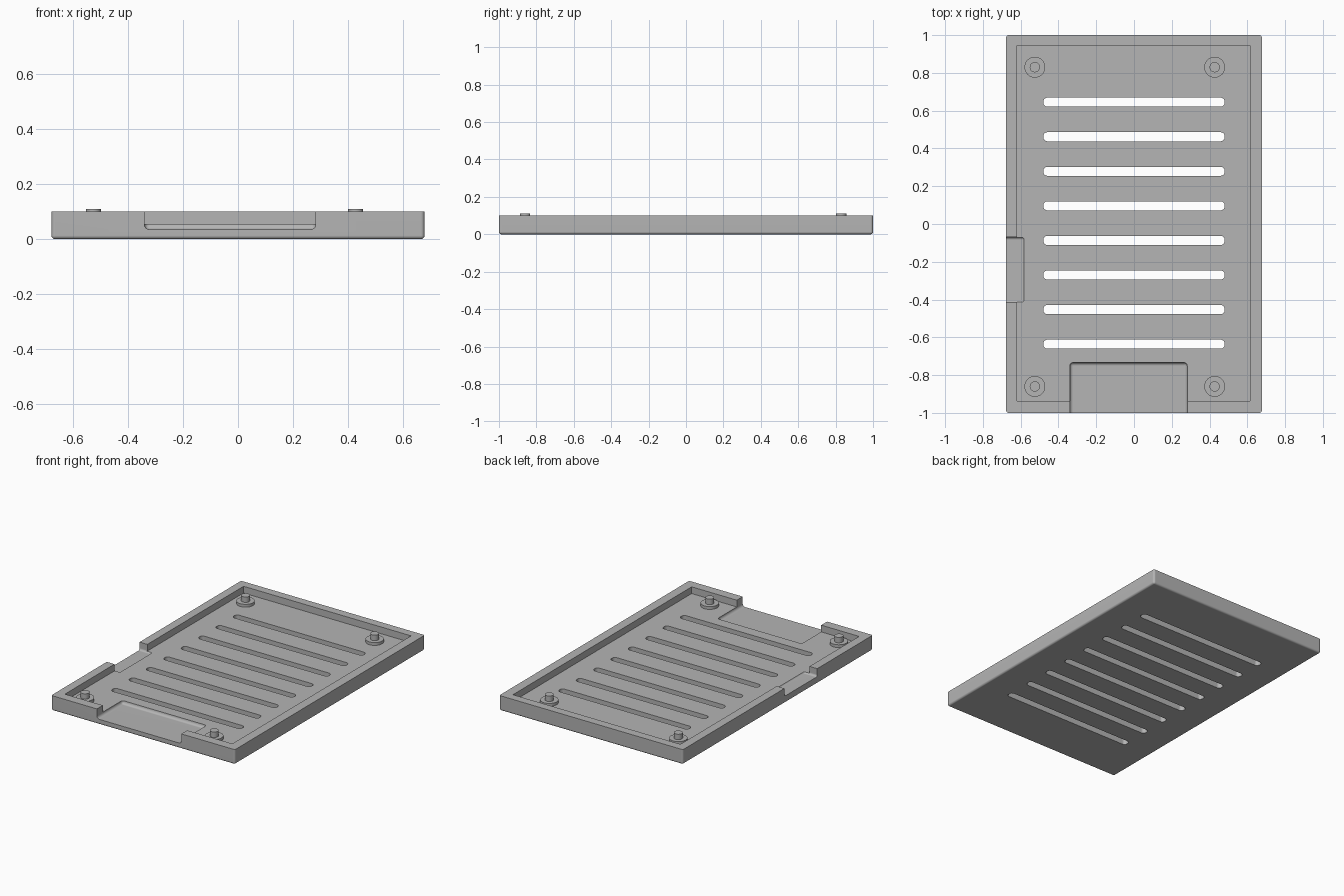
import bpy, bmesh, math
from mathutils import Vector

default = bpy.data.objects.get("Cube")
if default:
    bpy.data.objects.remove(default, do_unlink=True)

grey = bpy.data.materials.new("plain grey")
grey.use_nodes = True
grey.diffuse_color = (0.46, 0.46, 0.46, 1)
grey.node_tree.nodes["Principled BSDF"].inputs["Base Color"].default_value = grey.diffuse_color


def link(name, bm):
    mesh = bpy.data.meshes.new(name)
    bm.to_mesh(mesh)
    bm.free()
    mesh.materials.append(grey)
    obj = bpy.data.objects.new(name, mesh)
    bpy.context.collection.objects.link(obj)
    return obj


def box(name, low, high, radius=0, pick=None, segments=4):
    """Box between two corners; edges chosen by pick(middle, direction) are rounded."""
    low, high = Vector(low), Vector(high)
    bm = bmesh.new()
    bmesh.ops.create_cube(bm, size=1)
    for v in bm.verts:
        v.co = (low + high) / 2 + v.co * (high - low)
    if radius:
        edges = [e for e in bm.edges
                 if pick((e.verts[0].co + e.verts[1].co) / 2, e.verts[1].co - e.verts[0].co)]
        bmesh.ops.bevel(bm, geom=edges, offset=radius, segments=segments,
                        profile=0.5, affect='EDGES')
    return link(name, bm)


def upright(mid, d):
    return abs(d.z) > 1e-4


def activate(obj):
    bpy.ops.object.select_all(action='DESELECT')
    obj.select_set(True)
    bpy.context.view_layer.objects.active = obj


def cut(target, cutter):
    cutter.hide_render = True
    mod = target.modifiers.new("cut", 'BOOLEAN')
    mod.operation, mod.solver, mod.object = 'DIFFERENCE', 'EXACT', cutter
    activate(target)
    bpy.ops.object.modifier_apply(modifier=mod.name)
    bpy.data.objects.remove(cutter, do_unlink=True)


def finish(obj):
    activate(obj)
    bpy.ops.object.shade_smooth_by_angle(angle=math.radians(35))
    mod = obj.modifiers.new("weighted normals", 'WEIGHTED_NORMAL')
    mod.keep_sharp = True


FLOOR = 0.055

# Tray with rounded underside and corners
tray = box("tray", (-0.677, -1, 0), (0.677, 1, 0.1), 0.013,
           lambda mid, d: upright(mid, d) or mid.z < 0.01)

# Recess inside the rim
cut(tray, box("recess_cutter", (-0.62, -0.938, FLOOR), (0.615, 0.944, 0.3)))

# Front and side openings, filleted at the bottom
def rounded_all(mid, d):
    return True

cut(tray, box("front_opening_cutter", (-0.34, -1.3, 0.035), (0.282, -0.733, 0.3), 0.018, rounded_all))
cut(tray, box("side_opening_cutter", (-0.9, -0.415, 0.047), (-0.58, -0.07, 0.3), 0.014, rounded_all))

# Ventilation slots
for i in range(8):
    y = 0.645 - i * 0.183
    cut(tray, box("slot_cutter", (-0.48, y - 0.024, -0.2), (0.48, y + 0.024, 0.3), 0.021, upright))
finish(tray)


# Corner posts: a wide collar with a thin pin
def cylinder(name, x, y, radius, bottom, top):
    bm = bmesh.new()
    bmesh.ops.create_cone(bm, cap_ends=True, segments=40, radius1=radius,
                          radius2=radius, depth=top - bottom)
    bmesh.ops.translate(bm, verts=bm.verts, vec=(x, y, (top + bottom) / 2))
    finish(link(name, bm))


for end, y in (("back", 0.83), ("front", -0.86)):
    for side, x in (("right", -0.525), ("left", 0.427)):
        cylinder(f"{end}_{side}_collar", x, y, 0.055, FLOOR - 0.01, 0.074)
        cylinder(f"{end}_{side}_pin", x, y, 0.027, 0.07, 0.11)
